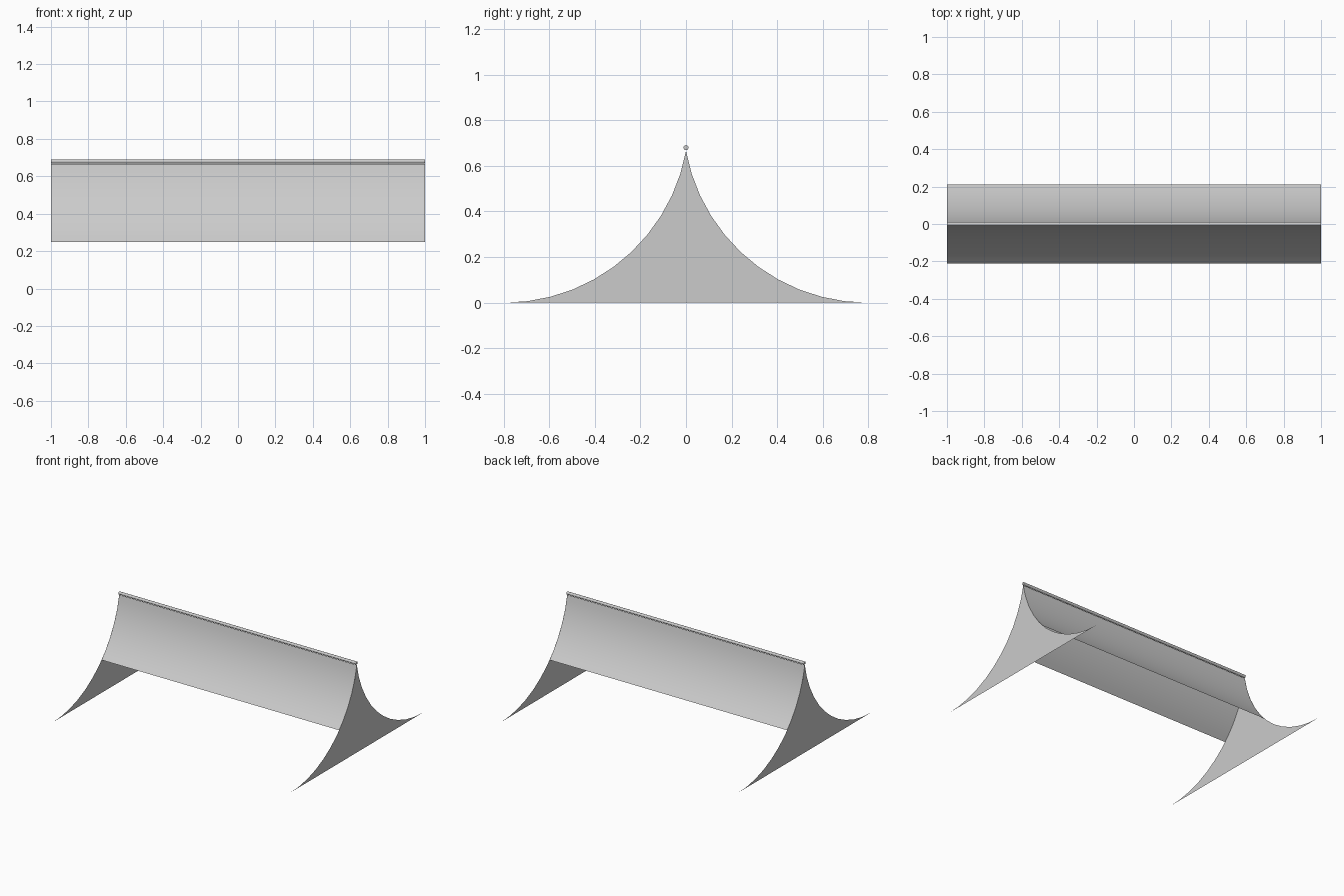
import bpy
import bmesh
from math import sin, cos, asin, acos, radians, pi

cube = bpy.data.objects.get("Cube")
if cube:
    bpy.data.objects.remove(cube, do_unlink=True)

HALF_LENGTH = 1.0
FOOT_Y = 0.797      # where the curve meets the ground
RIDGE_Z = 0.68
RADIUS = 0.81       # radius of the concave slope
EAVE_Z = 0.25       # lower edge of the roof sheets

grey = bpy.data.materials.new("light grey")
grey.use_nodes = True
colour = (0.6, 0.6, 0.6, 1)
grey.diffuse_color = colour
grey.node_tree.nodes["Principled BSDF"].inputs["Base Color"].default_value = colour


def slope(start, end, steps):
    """Points (y, z) along the concave arc, between two angles from straight down."""
    angles = [start + (end - start) * i / steps for i in range(steps + 1)]
    return [(FOOT_Y - RADIUS * sin(a), RADIUS * (1 - cos(a))) for a in angles]


def add_object(name, bm, smooth=False):
    mesh = bpy.data.meshes.new(name)
    bm.to_mesh(mesh)
    bm.free()
    obj = bpy.data.objects.new(name, mesh)
    bpy.context.collection.objects.link(obj)
    mesh.materials.append(grey)
    if smooth:
        for p in mesh.polygons:
            p.use_smooth = True
    return obj


ridge_angle = asin(FOOT_Y / RADIUS)
eave_angle = acos(1 - EAVE_Z / RADIUS)

# Flat end panels with two concave edges
for name, side in (("left_end_panel", 1), ("right_end_panel", -1)):
    bm = bmesh.new()
    half = slope(0, ridge_angle, 11)
    outline = half + [(-y, z) for y, z in reversed(half[:-1])]
    face = bm.faces.new([bm.verts.new((side * HALF_LENGTH, y, z)) for y, z in outline])
    face.normal_update()
    if face.normal.x * side < 0:
        face.normal_flip()
    add_object(name, bm)

# Curved roof sheets from ridge to eave
for name, side in (("back_roof_sheet", 1), ("front_roof_sheet", -1)):
    bm = bmesh.new()
    rows = [[bm.verts.new((x, side * y, z)) for x in (-HALF_LENGTH, HALF_LENGTH)]
            for y, z in slope(eave_angle, ridge_angle, 12)]
    for (a, b), (c, d) in zip(rows, rows[1:]):
        face = bm.faces.new((a, b, d, c))
        face.normal_update()
        if face.normal.z < 0:
            face.normal_flip()
    add_object(name, bm, smooth=True)

# Thin round bar along the ridge
bpy.ops.mesh.primitive_cylinder_add(vertices=16, radius=0.011, depth=2 * HALF_LENGTH,
                                    location=(0, 0, RIDGE_Z), rotation=(0, pi / 2, 0))
bar = bpy.context.object
bar.name = "ridge_bar"
bar.data.materials.append(grey)
bpy.ops.object.shade_smooth_by_angle(angle=radians(40))
